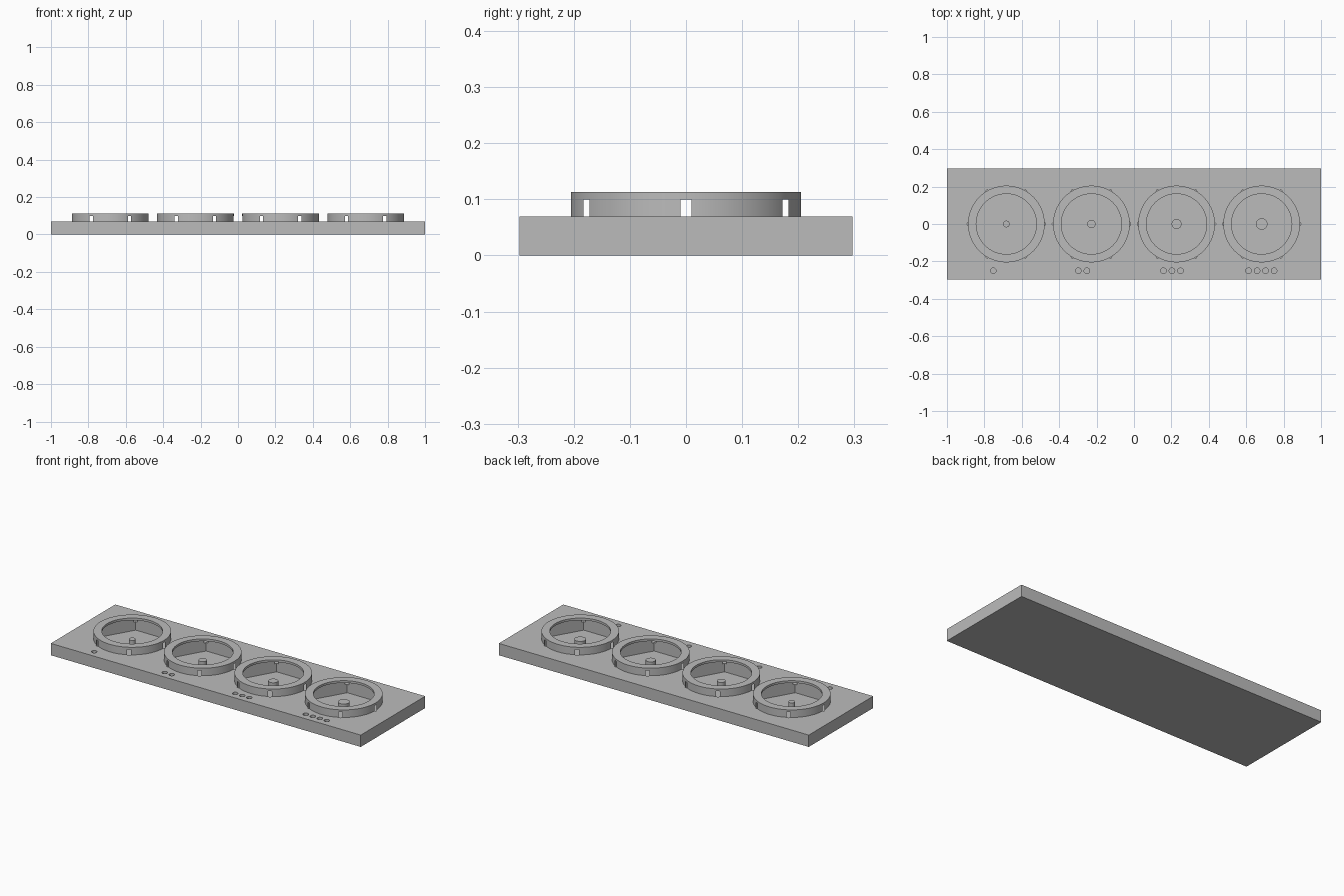
import bpy
import bmesh
import math
from mathutils import Matrix

if "Cube" in bpy.data.objects:
    bpy.data.objects.remove(bpy.data.objects["Cube"], do_unlink=True)

BASE_TOP, RING_TOP, CHAMBER_TOP, FLOOR = 0.069, 0.113, 0.1, 0.02
PITCH = 0.455
HOLE_STEP = PITCH / 10

grey = bpy.data.materials.new("plain grey")
grey.use_nodes = True
colour = (0.5, 0.5, 0.5, 1)
grey.diffuse_color = colour
grey.node_tree.nodes["Principled BSDF"].inputs["Base Color"].default_value = colour


def prisms(name, items):
    """One object made of upright prisms: (x, y, radius, bottom, top, sides)."""
    bm = bmesh.new()
    for x, y, radius, low, high, sides in items:
        # first corner of the prism points along +x
        place = Matrix.Translation((x, y, (low + high) / 2)) @ Matrix.Rotation(math.pi / 2, 4, 'Z')
        bmesh.ops.create_cone(bm, cap_ends=True, segments=sides, radius1=radius,
                              radius2=radius, depth=high - low, matrix=place)
    mesh = bpy.data.meshes.new(name)
    bm.to_mesh(mesh)
    bm.free()
    mesh.materials.append(grey)
    obj = bpy.data.objects.new(name, mesh)
    bpy.context.collection.objects.link(obj)
    return obj


def activate(obj):
    bpy.ops.object.select_all(action='DESELECT')
    obj.select_set(True)
    bpy.context.view_layer.objects.active = obj


def cut(obj, items):
    """Subtract prisms from an object."""
    cutter = prisms("cutter", items)
    cutter.hide_render = True
    mod = obj.modifiers.new("cut", 'BOOLEAN')
    mod.operation, mod.solver, mod.object = 'DIFFERENCE', 'EXACT', cutter
    activate(obj)
    bpy.ops.object.modifier_apply(modifier=mod.name)
    bpy.data.objects.remove(cutter, do_unlink=True)


def smooth(obj):
    activate(obj)
    bpy.ops.object.shade_smooth_by_angle(angle=math.radians(30))


centres = [(i - 1.5) * PITCH for i in range(4)]
# Hexagonal chambers whose corners just break through the ring walls
chambers = [(x, 0, 0.2105, FLOOR, CHAMBER_TOP, 6) for x in centres]
# Counting holes along the front: one, two, three, four
holes = [(x - 0.07 + k * HOLE_STEP, -0.25, 0.015, 0.045, 0.09, 32)
         for i, x in enumerate(centres) for k in range(i + 1)]

# Base slab
bm = bmesh.new()
bmesh.ops.create_cube(bm, size=1)
bmesh.ops.scale(bm, vec=(2, 0.594, BASE_TOP), verts=bm.verts)
bmesh.ops.translate(bm, vec=(0, 0, BASE_TOP / 2), verts=bm.verts)
slab_mesh = bpy.data.meshes.new("base_slab")
bm.to_mesh(slab_mesh)
bm.free()
slab_mesh.materials.append(grey)
slab = bpy.data.objects.new("base_slab", slab_mesh)
bpy.context.collection.objects.link(slab)
cut(slab, chambers + holes)
smooth(slab)

for i, x in enumerate(centres):
    # Raised ring with an inner lip over the chamber
    ring = prisms(f"ring_{i + 1}", [(x, 0, 0.205, BASE_TOP, RING_TOP, 96)])
    cut(ring, [chambers[i]])
    cut(ring, [(x, 0, 0.161, 0.05, 0.15, 96)])
    smooth(ring)
    # Centre pin, wider in each following chamber
    pin = prisms(f"centre_pin_{i + 1}", [(x, 0, 0.018 + 0.0043 * i, FLOOR, 0.066, 32)])
    smooth(pin)
